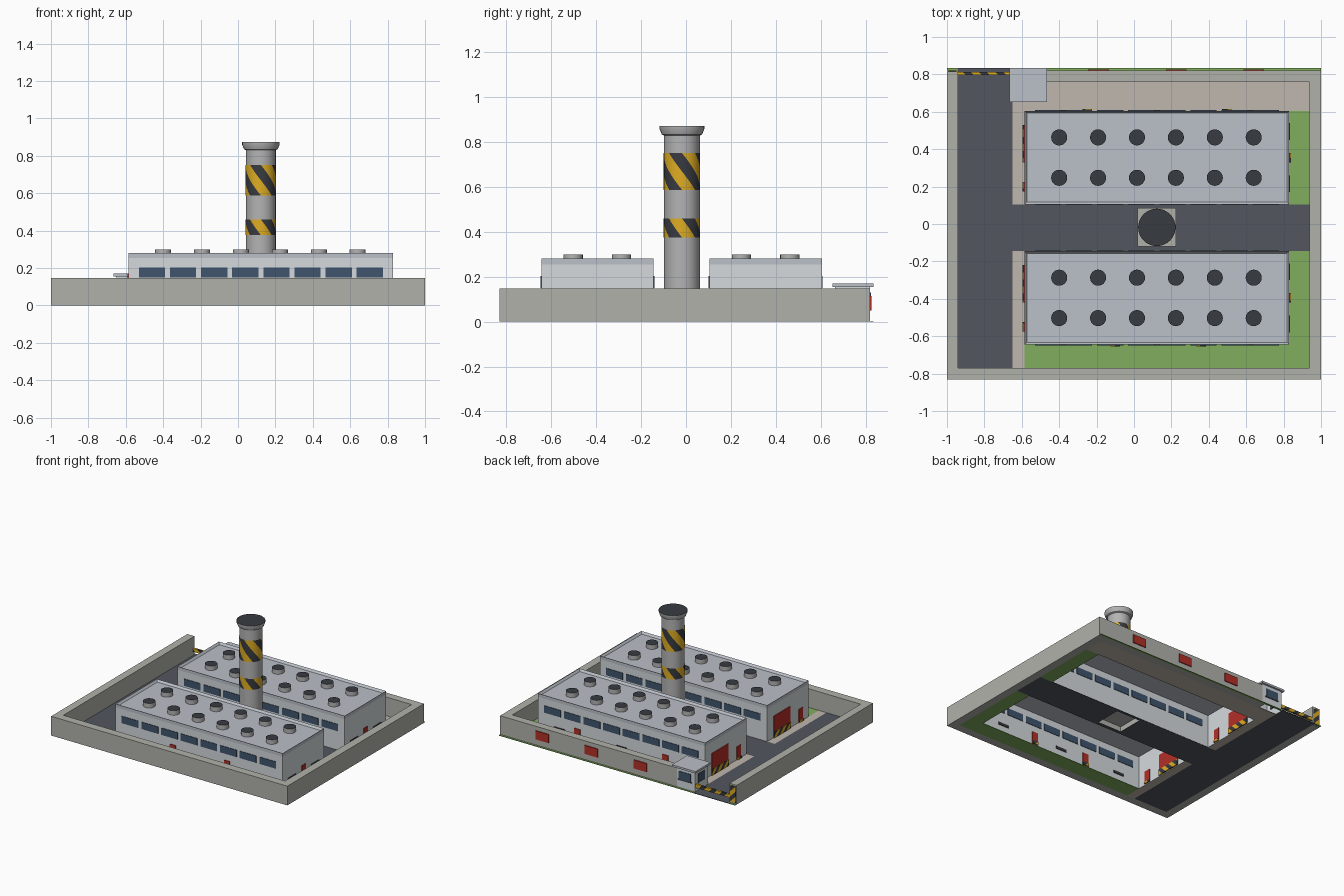
import bpy, bmesh, math
from mathutils import Vector

if "Cube" in bpy.data.objects:
    bpy.data.objects.remove(bpy.data.objects["Cube"])


def mat(name, r, g, b):
    m = bpy.data.materials.new(name)
    m.diffuse_color = tuple((c / 255) ** 2.2 for c in (r, g, b)) + (1,)
    m.use_nodes = True
    m.node_tree.nodes["Principled BSDF"].inputs["Base Color"].default_value = m.diffuse_color
    return m


WALL = mat("wall_grey", 176, 176, 170)
LIGHT = mat("light_wall", 212, 217, 220)
ROOF = mat("roof_grey", 186, 191, 199)
ROAD = mat("asphalt", 84, 87, 96)
PAVE = mat("paving", 190, 182, 172)
GRASS = mat("grass", 128, 172, 94)
GLASS = mat("glass", 66, 86, 110)
RED = mat("red", 178, 50, 44)
DARK = mat("dark", 58, 61, 66)
YELLOW = mat("yellow", 222, 172, 40)
STEEL = mat("steel", 178, 178, 178)


def finish(name, bm, *mats):
    bmesh.ops.recalc_face_normals(bm, faces=bm.faces)
    me = bpy.data.meshes.new(name)
    bm.to_mesh(me)
    bm.free()
    for m in mats:
        me.materials.append(m)
    ob = bpy.data.objects.new(name, me)
    bpy.context.collection.objects.link(ob)
    return ob


def box_bm(x0, x1, y0, y1, z0, z1):
    bm = bmesh.new()
    bmesh.ops.create_cube(bm, size=1)
    for v in bm.verts:
        v.co = ((x0 + x1) / 2 + v.co.x * (x1 - x0), (y0 + y1) / 2 + v.co.y * (y1 - y0),
                (z0 + z1) / 2 + v.co.z * (z1 - z0))
    return bm


def box(name, b, m, open_ends=()):
    """Box; open_ends lists z normals (+1 / -1) of the caps to leave off."""
    bm = box_bm(*b)
    bm.normal_update()
    drop = [f for f in bm.faces if round(f.normal.z) in open_ends and abs(f.normal.z) > .5]
    bmesh.ops.delete(bm, geom=drop, context='FACES')
    return finish(name, bm, m)


def hazard(name, b, width=0.022):
    """Box cut by diagonal planes into yellow and dark stripes."""
    bm = box_bm(*b)
    n = Vector((1, 1, 1)).normalized()
    d = [v.co.dot(n) for v in bm.verts]
    for k in range(math.floor(min(d) / width), math.ceil(max(d) / width) + 1):
        bmesh.ops.bisect_plane(bm, geom=bm.verts[:] + bm.edges[:] + bm.faces[:],
                               plane_co=n * k * width, plane_no=n)
    for f in bm.faces:
        f.material_index = math.floor(f.calc_center_median().dot(n) / width) % 2
    return finish(name, bm, YELLOW, DARK)


def lathe(name, pts, x, y, m, n=32, cap=None):
    """Turned profile of (radius, z), with an optional cap material on top."""
    bm = bmesh.new()
    rings = [[bm.verts.new((x + r * math.cos(2 * math.pi * i / n),
                            y + r * math.sin(2 * math.pi * i / n), z)) for i in range(n)]
             for r, z in pts]
    for a, b in zip(rings, rings[1:]):
        for i in range(n):
            j = (i + 1) % n
            bm.faces.new((a[i], a[j], b[j], b[i])).smooth = True
    bm.faces.new(rings[0][::-1])
    bm.faces.new(rings[-1]).material_index = 1
    ob = finish(name, bm, m, cap or m)
    bpy.context.view_layer.objects.active = ob
    ob.select_set(True)
    bpy.ops.object.shade_smooth_by_angle(angle=math.radians(30))
    ob.select_set(False)


def stripe_band(name, x, y, r, z0, z1, rows, n=32):
    """Helical stripes wrapped round the chimney."""
    bm = bmesh.new()
    R = [[bm.verts.new((x + r * math.cos(2 * math.pi * i / n), y + r * math.sin(2 * math.pi * i / n),
                        z0 + (z1 - z0) * k / rows)) for i in range(n)] for k in range(rows + 1)]
    for k in range(rows):
        for i in range(n):
            a, b = R[k], R[k + 1]
            c = ((i + k) // 4) % 2
            for tri in ((a[i], a[(i + 1) % n], b[i]), (a[i], b[i], b[i - 1])):
                f = bm.faces.new(tri)
                f.material_index, f.smooth = c, True
    finish(name, bm, YELLOW, DARK)


# Ground, left open under the buildings and chimney base
G = 0.004
for i, (x0, x1, y0, y1, m) in enumerate([
        (-.94, -.65, -.77, .835, ROAD),
        (-.65, .02, -.145, .105, ROAD), (.225, .94, -.145, .105, ROAD),
        (.02, .225, -.145, -.12, ROAD), (.02, .225, .085, .105, ROAD),
        (-.65, -.585, .105, .605, PAVE), (-.65, .94, .605, .76, PAVE),
        (-.65, -.585, -.77, -.145, PAVE),
        (.83, .94, .105, .605, GRASS), (.83, .94, -.645, -.145, GRASS),
        (-.585, .94, -.77, -.645, GRASS),
        (-.65, 1, .82, .835, GRASS), (-1, -.94, .82, .835, GRASS)]):
    box(f"ground_{i}", (x0, x1, y0, y1, 0, G), m)

# Perimeter wall
H = 0.147
for side, b in {"left": (-1, -.94, -.77, .815), "right": (.938, 1, -.77, .82),
                "front": (-1, 1, -.832, -.77), "back": (-.5, .938, .76, .82)}.items():
    box(f"perimeter_wall_{side}", b + (0, H), WALL)
for i, x in enumerate((-.19, .225, .64)):
    box(f"wall_sign_{i}", (x - .055, x + .055, .818, .827, .05, .115), RED)

# Gate: striped wall end, barrier and gatehouse
hazard("wall_end_marker", (-.995, -.945, .812, .82, .012, .135))
hazard("gate_barrier", (-.94, -.65, .797, .813, .035, .06), .025)
box("gatehouse_body", (-.65, -.48, .665, .82, 0, .155), LIGHT, (-1,))
box("gatehouse_roof", (-.665, -.465, .652, .835, .155, .17), ROOF)
for name, b in {"back": (-.615, -.515, .815, .824), "side": (-.654, -.645, .705, .785)}.items():
    box(f"gatehouse_window_{name}", b + (.07, .13), GLASS)
    box(f"gatehouse_frame_{name}", (b[0] - .008 * (name == "back"), b[1] + .008 * (name == "back") if name == "back" else b[1],
                                    b[2], b[3], .062, .07), DARK)

# Two factory halls
X0, X1, XC = -.585, .83, .1225


def hall(tag, y0, y1, outer):
    yc = (y0 + y1) / 2
    box(f"{tag}_walls", (X0, X1, y0, y1, 0, .255), LIGHT, (1, -1))
    # roof slab with a sunken deck inside the rim
    bm = box_bm(X0, X1, y0, y1, .255, .281)
    bm.normal_update()
    top = [f for f in bm.faces if f.normal.z > .5]
    bmesh.ops.inset_region(bm, faces=top, thickness=.018)
    for v in top[0].verts:
        v.co.z = .265
    finish(f"{tag}_roof", bm, ROOF)
    for i in range(6):
        for j, y in enumerate((yc - .108, yc + .108)):
            lathe(f"{tag}_roof_vent_{i}_{j}", [(.043, .262), (.043, .3)],
                  -.4 + .208 * i, y, STEEL, 24, DARK)

    def side_x(x, w, z0, z1, s, d=.005):      # panel on a long side
        y = y1 if s > 0 else y0
        return (x - w / 2, x + w / 2, y - d, y + d, z0, z1)

    def side_y(y, w, z0, z1, x, d=.005):      # panel on an end
        return (x - d, x + d, y - w / 2, y + w / 2, z0, z1)

    # window rows on both long sides
    for s in (-1, 1):
        for i in range(8):
            box(f"{tag}_window_{s}_{i}", side_x(-.46 + .1664 * i, .14, .15, .203, s, .004), GLASS)
    # outer long side: doors and low grilles
    doors = (-.25, .495) if outer > 0 else (-.1, .36)
    for i, x in enumerate(doors):
        box(f"{tag}_side_door_{i}", side_x(x, .05, .005, .1, outer), RED)
        hazard(f"{tag}_side_door_guard_{i}", side_x(x, .05, .005, .03, outer, .009))
    for i, x in enumerate((-.4, XC, .645)):
        box(f"{tag}_side_grille_{i}", side_x(x, .09, .045, .065, outer), DARK)
    # left end: loading door and small door
    for name, dy, w, h, g in (("loading_door", .075, .2, .17, .05), ("small_door", -.155, .05, .105, .02)):
        box(f"{tag}_{name}", side_y(yc + dy, w, .005, h, X0), RED)
        hazard(f"{tag}_{name}_guard", side_y(yc + dy, w, .005, g, X0, .01))
    # right end: door between two grilles
    box(f"{tag}_end_door", side_y(yc, .05, .005, .1, X1), RED)
    hazard(f"{tag}_end_door_guard", side_y(yc, .05, .005, .03, X1, .009))
    for s in (-1, 1):
        box(f"{tag}_end_grille_{s}", side_y(yc + s * .14, .09, .045, .068, X1), DARK)


hall("front_hall", -.645, -.145, -1)
hall("back_hall", .105, .605, 1)

# Chimney on a square base
CX, CY = .122, -.018
box("chimney_base", (.02, .225, -.12, .085, 0, .04), WALL, (-1,))
lathe("chimney", [(.08, .04), (.08, .83), (.09, .835), (.1, .86), (.1, .873)], CX, CY, STEEL, 32, DARK)
stripe_band("chimney_band_upper", CX, CY, .0815, .588, .752, 8)
stripe_band("chimney_band_lower", CX, CY, .0815, .376, .46, 4)
